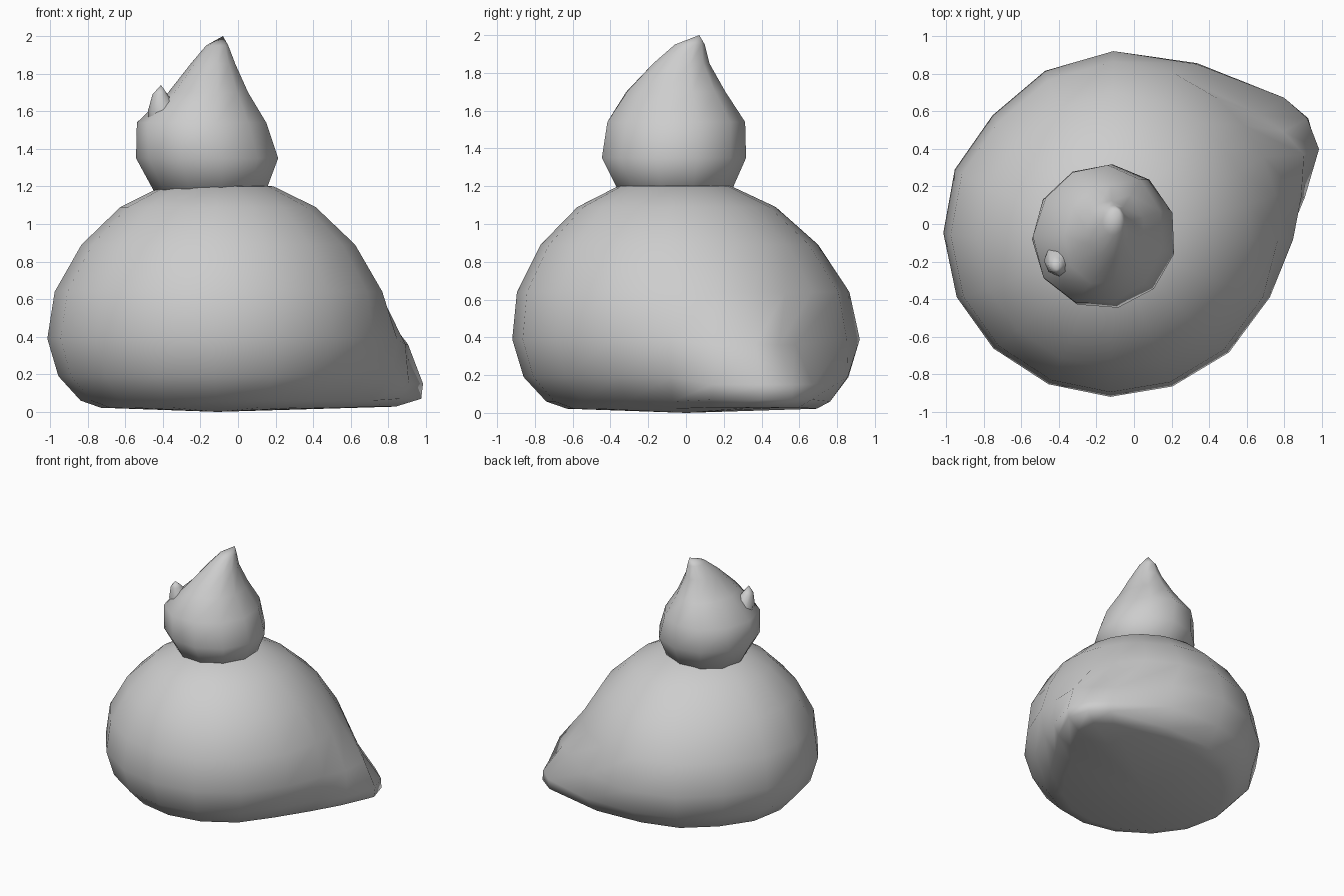
import bpy, bmesh, math
from mathutils import Vector

if "Cube" in bpy.data.objects:
    bpy.data.objects.remove(bpy.data.objects["Cube"])

grey = bpy.data.materials.new("plain_grey")
grey.use_nodes = True
grey.diffuse_color = (0.61, 0.61, 0.61, 1)
grey.node_tree.nodes["Principled BSDF"].inputs["Base Color"].default_value = (0.61, 0.61, 0.61, 1)


def loft(name, rings, bottom, top):
    """Skin a stack of equal-sized rings and close both ends with a point."""
    bm = bmesh.new()
    loops = [[bm.verts.new(p) for p in ring] for ring in rings]
    n = len(loops[0])
    low, high = bm.verts.new(bottom), bm.verts.new(top)
    for i in range(n):
        j = (i + 1) % n
        for a, b in zip(loops, loops[1:]):
            bm.faces.new((a[i], a[j], b[j], b[i]))
        bm.faces.new((low, loops[0][j], loops[0][i]))
        bm.faces.new((high, loops[-1][i], loops[-1][j]))
    bmesh.ops.recalc_face_normals(bm, faces=bm.faces)
    mesh = bpy.data.meshes.new(name)
    bm.to_mesh(mesh)
    bm.free()
    mesh.materials.append(grey)
    mesh.shade_smooth()
    ob = bpy.data.objects.new(name, mesh)
    bpy.context.collection.objects.link(ob)
    return ob


def ellipse(cx, cy, z, rx, ry, n, turn=0.0, bulge=0.0):
    """Ring of points; bulge swells it towards the tuft side."""
    ring = []
    for i in range(n):
        a = turn + math.tau * i / n
        s = 1 + bulge * max(0, math.cos(a - math.radians(215))) ** 2
        ring.append(Vector((cx + s * rx * math.cos(a), cy + s * ry * math.sin(a), z)))
    return ring


# Body: round sack whose low rings are drawn out into a tail
back_angles = [90, 114, 138, 161, 183, 205, 226, 248, 269, 290, 312, 335]
tail_angles = [-5, 8, 20, 28.5, 36.5, 62.5]
shoulder_angles = [-4, 11, 25, 38, 51, 69]
flatten = {114: 0.97, 138: 0.94, 161: 0.97, 183: 0.985}
# height, radius, y of the centre
profile = [(0.022, 0.63, 0), (0.06, 0.74, 0), (0.19, 0.86, 0), (0.39, 0.92, 0),
           (0.64, 0.88, -0.015), (0.89, 0.735, -0.035), (1.09, 0.525, -0.05), (1.2, 0.30, -0.06)]
# height and radii of the tail columns, for each low ring
tail = {0: (0.028, (0.68, 0.84, 1.01, 1.06, 1.00, 0.78)),
        1: (0.07, (0.83, 0.98, 1.155, 1.18, 1.12, 0.86)),
        2: (0.15, (0.93, 1.03, 1.165, 1.175, 1.13, 0.965)),
        3: (0.36, (0.96, 1.01, 1.08, 1.03, 0.975, 0.96))}
body_rings = []
for k, (z, r, cy) in enumerate(profile):
    ring = []
    for i, a in enumerate(tail_angles if k < 4 else shoulder_angles):
        h, rad = (tail[k][0], tail[k][1][i]) if k < 4 else (z, r)
        if i in (0, 5):
            h = z
        a = math.radians(a)
        ring.append(Vector((-0.11 + rad * math.cos(a), cy + rad * math.sin(a), h)))
    for a in back_angles:
        rad = r * flatten.get(a, 1.0)
        a = math.radians(a)
        ring.append(Vector((-0.11 + rad * math.cos(a), cy + rad * math.sin(a), z)))
    body_rings.append(ring)
loft("body", body_rings, (-0.11, 0, 0), (-0.11, -0.06, 1.23))

# Head: ball drawn up into a leaning point
head = [(-0.145, -0.06, 1.17, 0.30, 0.30, 0.0), (-0.155, -0.065, 1.35, 0.38, 0.385, 0.03),
        (-0.175, -0.05, 1.54, 0.335, 0.365, 0.12), (-0.145, -0.05, 1.70, 0.205, 0.26, 0.15),
        (-0.13, -0.025, 1.85, 0.12, 0.15, 0.05), (-0.11, 0.02, 1.95, 0.06, 0.08, 0.0)]
loft("head", [ellipse(*h[:5], 11, math.radians(-14), h[5]) for h in head],
     (-0.145, -0.06, 1.1), (-0.08, 0.07, 2.0))

# Small pointed tuft growing out of the side of the head
tuft = [(-0.37, -0.18, 1.46, 0.10, 0.10), (-0.395, -0.195, 1.60, 0.085, 0.085),
        (-0.415, -0.22, 1.69, 0.04, 0.045)]
loft("head_tuft", [ellipse(*t, 8) for t in tuft], (-0.35, -0.17, 1.4), (-0.41, -0.24, 1.74))
